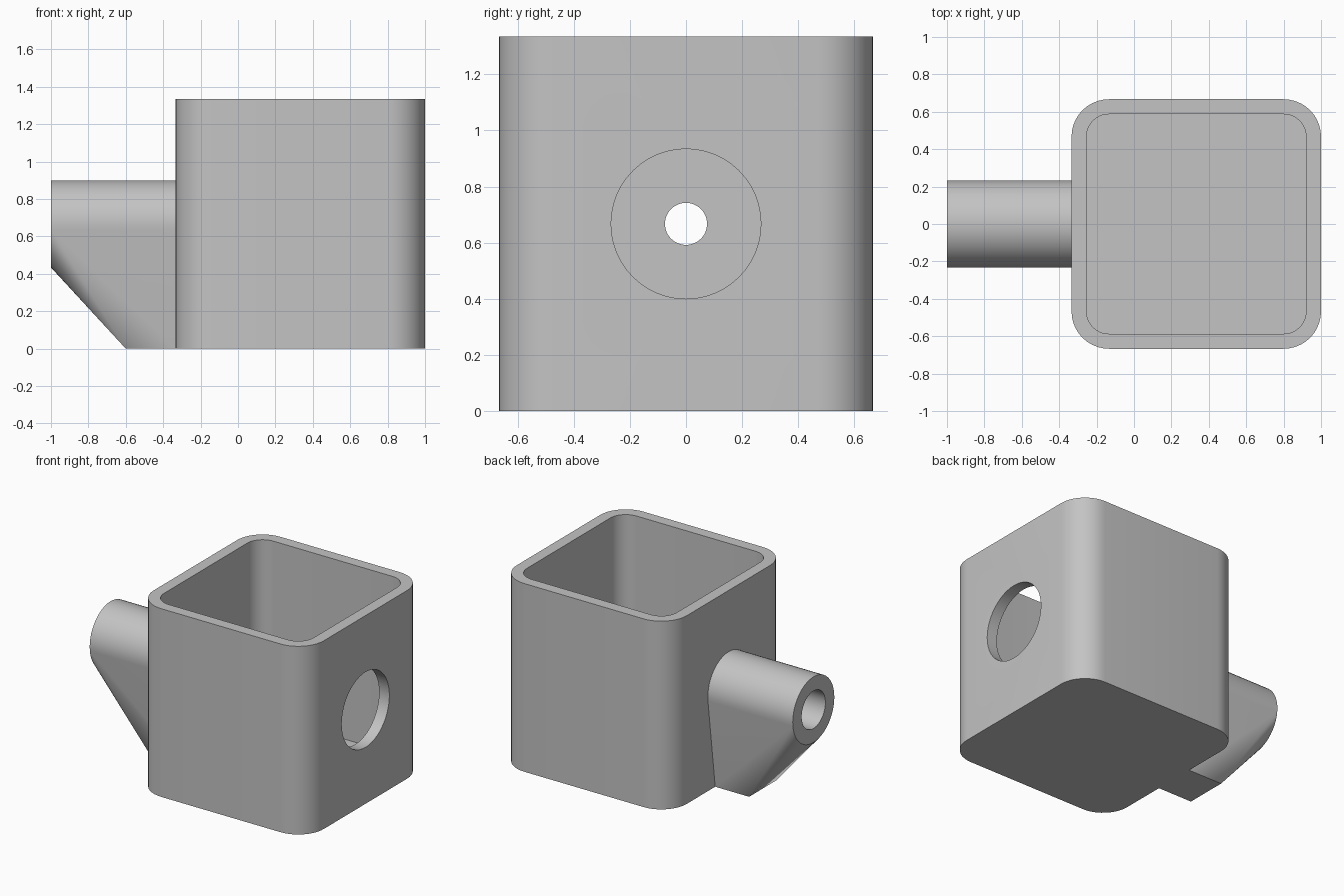
import bpy, bmesh, math
from mathutils import Matrix

if "Cube" in bpy.data.objects:
    bpy.data.objects.remove(bpy.data.objects["Cube"], do_unlink=True)

WALL, HALF, AXIS = 0.08, 0.667, 0.667   # wall thickness, half box width, bore height
BOX_X = 1 - HALF                        # box centre
SIDE = BOX_X - HALF                     # outer wall that carries the spout

grey = bpy.data.materials.new("grey_plastic")
grey.use_nodes = True
grey.diffuse_color = (0.55, 0.55, 0.55, 1)
grey.node_tree.nodes["Principled BSDF"].inputs["Base Color"].default_value = grey.diffuse_color


def make(name, bm):
    bmesh.ops.recalc_face_normals(bm, faces=bm.faces)
    mesh = bpy.data.meshes.new(name)
    bm.to_mesh(mesh)
    bm.free()
    ob = bpy.data.objects.new(name, mesh)
    mesh.materials.append(grey)
    bpy.context.collection.objects.link(ob)
    return ob


def rounded_block(name, half, radius, z0, z1):
    """Square block with rounded vertical corners."""
    bm = bmesh.new()
    bmesh.ops.create_cube(bm, size=1)
    bmesh.ops.scale(bm, vec=(2 * half, 2 * half, z1 - z0), verts=bm.verts)
    bmesh.ops.translate(bm, vec=(BOX_X, 0, (z0 + z1) / 2), verts=bm.verts)
    upright = [e for e in bm.edges if abs(e.verts[0].co.z - e.verts[1].co.z) > 0.1]
    bmesh.ops.bevel(bm, geom=upright, offset=radius, segments=10, profile=0.5, affect='EDGES')
    return make(name, bm)


def rod(name, radius, x0, x1):
    """Cylinder along x at bore height."""
    bm = bmesh.new()
    place = Matrix.Translation(((x0 + x1) / 2, 0, AXIS)) @ Matrix.Rotation(math.pi / 2, 4, 'Y')
    bmesh.ops.create_cone(bm, cap_ends=True, segments=48, radius1=radius, radius2=radius,
                          depth=x1 - x0, matrix=place)
    return make(name, bm)


def cut(ob, *cutters):
    bpy.context.view_layer.objects.active = ob
    for cutter in cutters:
        mod = ob.modifiers.new("cut", 'BOOLEAN')
        mod.operation, mod.solver, mod.object = 'DIFFERENCE', 'EXACT', cutter
        bpy.ops.object.modifier_apply(modifier=mod.name)
        bpy.data.objects.remove(cutter, do_unlink=True)


# Open-topped box with a large port on one side and a small one on the other
box = rounded_block("box", HALF, 0.2, 0, 2 * HALF)
cut(box,
    rounded_block("cavity", HALF - WALL, 0.12, WALL, 2 * HALF + 0.2),
    rod("large_port", 0.267, 0.8, 1.2),
    rod("small_port", 0.075, SIDE - 0.1, SIDE + 0.2))

# Spout tube blended into a tapering foot
bm = bmesh.new()
for x in (-1, SIDE):
    for i in range(48):
        a = math.tau * i / 48
        bm.verts.new((x, 0.233 * math.cos(a), AXIS + 0.233 * math.sin(a)))
for x in (-0.6, SIDE):
    for y in (-0.15, 0.15):
        bm.verts.new((x, y, 0))
hull = bmesh.ops.convex_hull(bm, input=bm.verts)
bmesh.ops.delete(bm, geom=[v for v in bm.verts if not v.link_faces], context='VERTS')
bmesh.ops.dissolve_limit(bm, angle_limit=math.radians(0.3), verts=bm.verts, edges=bm.edges)
spout = make("spout", bm)
cut(spout, rod("spout_bore", 0.133, -1.1, SIDE + 0.1))

# Smooth curved walls, keep rims sharp
for ob in (box, spout):
    bpy.ops.object.select_all(action='DESELECT')
    ob.select_set(True)
    bpy.context.view_layer.objects.active = ob
    bpy.ops.object.shade_smooth_by_angle(angle=math.radians(30))
